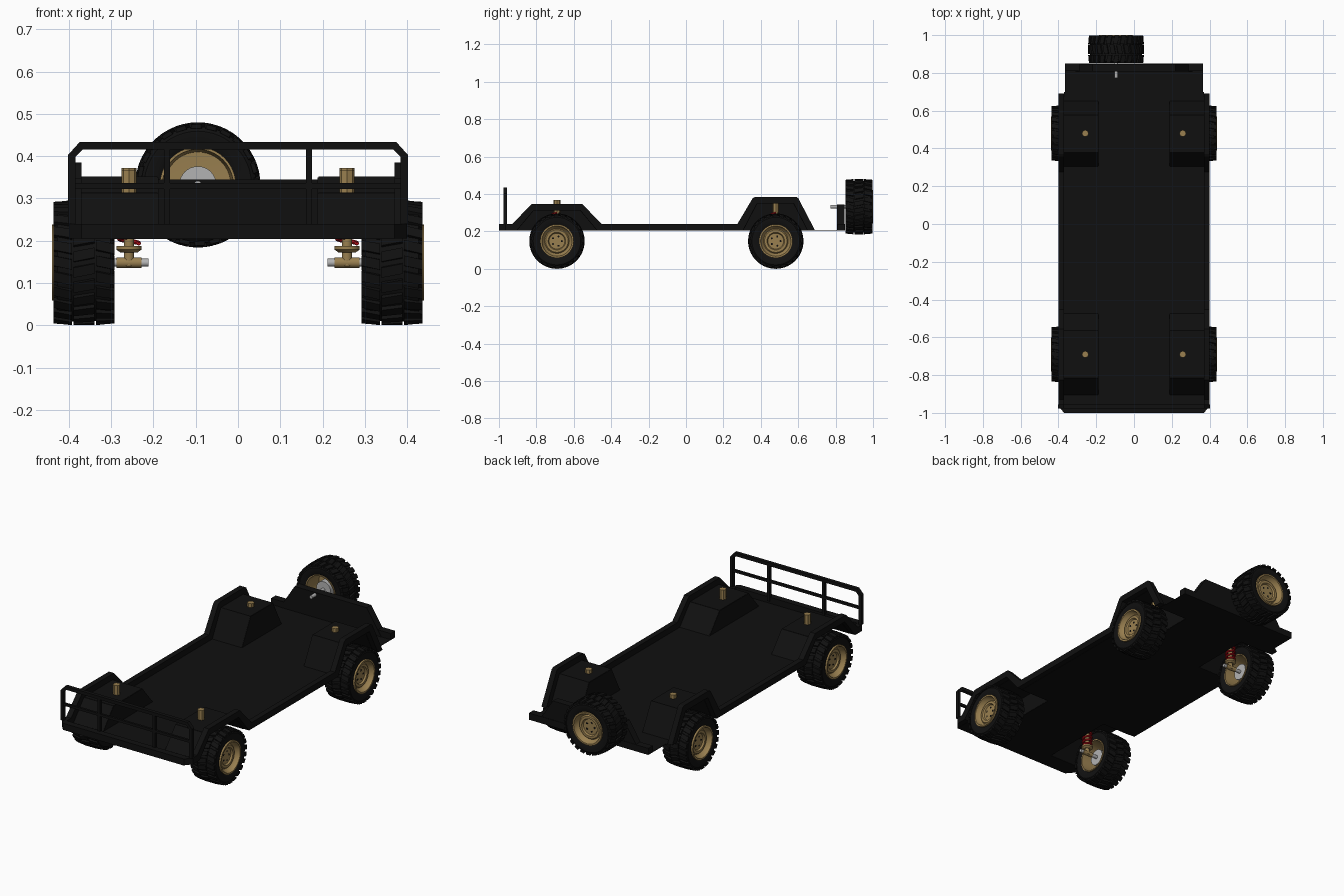
import bpy, bmesh, math
from mathutils import Matrix, Vector

if "Cube" in bpy.data.objects:
    bpy.data.objects.remove(bpy.data.objects["Cube"])

def mat(name, r, g, b):
    m = bpy.data.materials.new(name)
    m.diffuse_color = (r, g, b, 1)
    m.use_nodes = True
    m.node_tree.nodes["Principled BSDF"].inputs["Base Color"].default_value = m.diffuse_color
    return m

BLACK = mat("body_black", .005, .005, .005)
RUBBER = mat("tyre_black", .0055, .0055, .0055)
TAN = mat("bronze_tan", .32, .215, .08)
GREY = mat("steel_grey", .45, .45, .45)
RED = mat("spring_red", .55, .005, .01)

def make(name, verts, faces, material, matrix=Matrix(), smooth=False, fix=True):
    me = bpy.data.meshes.new(name)
    me.from_pydata([tuple(v) for v in verts], [], faces)
    me.materials.append(material)
    if fix:
        bm = bmesh.new()
        bm.from_mesh(me)
        bmesh.ops.remove_doubles(bm, verts=bm.verts, dist=1e-5)
        bmesh.ops.recalc_face_normals(bm, faces=bm.faces)
        bm.to_mesh(me)
        bm.free()
    ob = bpy.data.objects.new(name, me)
    ob.matrix_world = matrix
    bpy.context.collection.objects.link(ob)
    if smooth:
        bpy.ops.object.select_all(action='DESELECT')
        ob.select_set(True)
        bpy.context.view_layer.objects.active = ob
        bpy.ops.object.shade_smooth_by_angle(angle=math.radians(35))
    return ob

def lathe(name, prof, segs, material, matrix, closed=False):
    """Revolve (radius, height) points about local z."""
    n = len(prof)
    verts = [(r * math.cos(2 * math.pi * i / segs), r * math.sin(2 * math.pi * i / segs), a)
             for i in range(segs) for r, a in prof]
    faces = []
    for i in range(segs):
        j = (i + 1) % segs
        for k in range(n if closed else n - 1):
            l = (k + 1) % n
            f = [i * n + k, j * n + k, j * n + l, i * n + l]
            if prof[k][0] == 0:
                f.pop(1)
            elif prof[l][0] == 0:
                f.pop(2)
            faces.append(f)
    return make(name, verts, faces, material, matrix, smooth=True)

def cyl(name, r, a0, a1, segs, material, matrix):
    return lathe(name, [(0, a0), (r, a0), (r, a1), (0, a1)], segs, material, matrix)

def prism(name, pts, lo, hi, place, material):
    """Extrude a 2D polygon; place(u, v, d) gives the 3D point."""
    n = len(pts)
    verts = [place(u, v, lo) for u, v in pts] + [place(u, v, hi) for u, v in pts]
    faces = [list(range(n)), list(range(n, 2 * n))]
    faces += [[i, (i + 1) % n, (i + 1) % n + n, i + n] for i in range(n)]
    return make(name, verts, faces, material)

def side(u, v, d): return (d, u, v)
def plan(u, v, d): return (u, v, d)
def front(u, v, d): return (u, d, v)

# --- body pan: thin folded sheet with raised wheel tubs
Z = .205
fold = [(-1, Z), (-.905, Z), (-.815, .312), (-.565, .312), (-.475, Z),
        (.305, Z), (.38, .35), (.575, .35), (.65, Z), (.70, Z)]
rail = [(-.965, .24), (-.928, .24), (-.825, .347), (-.555, .347), (-.452, .24),
        (.275, .24), (.357, .378), (.37, .385), (.588, .385), (.60, .378), (.69, Z)]
verts, faces = [], []
def face(*pts):
    faces.append(list(range(len(verts), len(verts) + len(pts))))
    verts.extend(pts)
face((-.19, -1, Z), (.19, -1, Z), (.19, .85, Z), (-.19, .85, Z))
for s in (1, -1):
    for (y0, z0), (y1, z1) in zip(fold, fold[1:]):
        face((s * .19, y0, z0), (s * .37, y0, z0), (s * .37, y1, z1), (s * .19, y1, z1))
    face((s * .19, .7, Z), (s * .365, .7, Z), (s * .365, .85, Z), (s * .19, .85, Z))
    for k in (1, 5):
        face(*[(s * .19, y, z) for y, z in fold[k:k + 4]])
pan = make("floor_pan", verts, faces, BLACK, fix=False)
sol = pan.modifiers.new("thickness", 'SOLIDIFY')
sol.thickness, sol.offset = .003, 0

# --- raised rails round the edge, following the wheel openings
under = [(-.965, Z)] + fold[1:-1]
for s, label in ((1, "right"), (-1, "left")):
    prism("side_rail_" + label, rail + under[::-1], s * .37, s * .4, side, BLACK)
prism("front_rail", [(-.37, -1), (.37, -1), (.4, -.965), (-.4, -.965)], Z, .24, plan, BLACK)
prism("rear_rail", [(-.365, .81), (.365, .81), (.365, .85), (-.365, .85)], Z, .24, plan, BLACK)
prism("rear_panel", [(-.31, Z), (.31, Z), (.22, .345), (-.22, .345)], .808, .848, front, BLACK)

# --- front rack: chamfered hoop with posts and a middle bar
hoop_out = [(-.402, .24), (-.402, .403), (-.374, .434), (.374, .434), (.402, .403), (.402, .24)]
hoop_in = [(-.385, .24), (-.385, .398), (-.367, .416), (.367, .416), (.385, .398), (.385, .24)]
prism("rack_hoop", hoop_out + hoop_in[::-1], -.976, -.956, front, BLACK)
for x, label in ((-.168, "left"), (.168, "right")):
    prism("rack_post_" + label, [(x - .007, .22), (x + .007, .22), (x + .007, .42), (x - .007, .42)],
          -.974, -.958, front, BLACK)
prism("rack_middle_bar", [(-.39, .322), (.39, .322), (.39, .336), (-.39, .336)],
      -.972, -.96, front, BLACK)

# --- wheels: local z is the axle, 0 = inner side, .148 = outer side
tyre_prof = [(.088, .008), (.1, .001), (.127, .001), (.138, .01), (.139, .135),
             (.127, .144), (.1, .144), (.088, .137)]
rim_prof = [(0, .118), (.042, .118), (.047, .127), (.06, .127), (.066, .12), (.075, .128),
            (.081, .148), (.09, .148), (.09, .001), (.084, .001), (.078, .1), (0, .104)]

def tread(name, matrix):
    verts, faces = [], []
    n = 24
    rows = [(.0, .044, 0, .25), (.048, .097, .5, -.25), (.101, .145, 0, .25)]
    for i in range(n):
        for a0, a1, off, skew in rows:
            b = len(verts)
            for r, w in ((.134, .36), (.148, .31)):
                for a, sk in ((a0, -skew), (a1, skew)):
                    # shoulder blocks are chamfered at the outer edge
                    edge = a in (.0, .145)
                    rr = r - (.004 if edge and r > .14 else 0)
                    for d in (-w, w):
                        t = 2 * math.pi * (i + off + d + sk * .5) / n
                        verts.append((rr * math.cos(t), rr * math.sin(t), a))
            faces += [[b + k for k in f] for f in
                      ((0, 1, 3, 2), (4, 5, 7, 6), (0, 1, 5, 4), (2, 3, 7, 6), (0, 2, 6, 4), (1, 3, 7, 5))]
    return make(name, verts, faces, RUBBER, matrix)

def wheel(label, origin, axis):
    m = Matrix.Translation(origin) @ Vector(axis).to_track_quat('Z', 'Y').to_matrix().to_4x4()
    lathe("tyre_" + label, tyre_prof, 48, RUBBER, m, closed=True)
    tread("tread_" + label, m)
    lathe("rim_" + label, rim_prof, 40, TAN, m)
    cyl("hub_" + label, .044, .03, .105, 32, GREY, m)
    cyl("axle_" + label, .0095, -.08, .04, 16, GREY, m)
    for i in range(5):
        t = 2 * math.pi * i / 5
        p = Matrix.Translation((.026 * math.cos(t), .026 * math.sin(t), 0))
        cyl("rim_hole_" + label, .0055, .112, .119, 12, BLACK, m @ p)

# --- suspension: knuckle, strut, coil spring and cap
def spring(name, x, y, z0, z1, turns=5, r=.023, wire=.0055):
    steps, sides = turns * 20, 8
    verts, faces = [], []
    for i in range(steps + 1):
        t = 2 * math.pi * turns * i / steps
        for k in range(sides):
            q = 2 * math.pi * k / sides
            rad = r + wire * math.cos(q)
            verts.append((x + rad * math.cos(t), y + rad * math.sin(t),
                          z0 + (z1 - z0) * i / steps + wire * math.sin(q)))
    for i in range(steps):
        for k in range(sides):
            l = (k + 1) % sides
            faces.append([i * sides + k, i * sides + l, (i + 1) * sides + l, (i + 1) * sides + k])
    return make(name, verts, faces, RED, smooth=True)

def suspension(label, x, y, cap_top):
    up = Matrix.Translation((x, y, 0))
    across = Matrix.Translation((x, y, .148)) @ Matrix.Rotation(math.pi / 2, 4, 'Y')
    cyl("knuckle_" + label, .0125, -.03, .03, 16, TAN, across)
    cyl("strut_" + label, .012, .14, .33, 16, TAN, up)
    lathe("spring_seat_" + label, [(0, .172), (.02, .172), (.03, .179), (.03, .188), (0, .188)], 24, TAN, up)
    spring("spring_" + label, x, y, .194, .298)
    cyl("strut_cap_" + label, .018, .302, cap_top, 8, TAN, up)

for s, sl in ((1, "right"), (-1, "left")):
    for y, yl, top in ((-.69, "front", .367), (.48, "rear", .372)):
        label = yl + "_" + sl
        wheel(label, (s * .292, y, .148), (s, 0, 0))
        suspension(label, s * .258, y, top)
wheel("spare", (-.095, .852, .332), (0, 1, 0))
